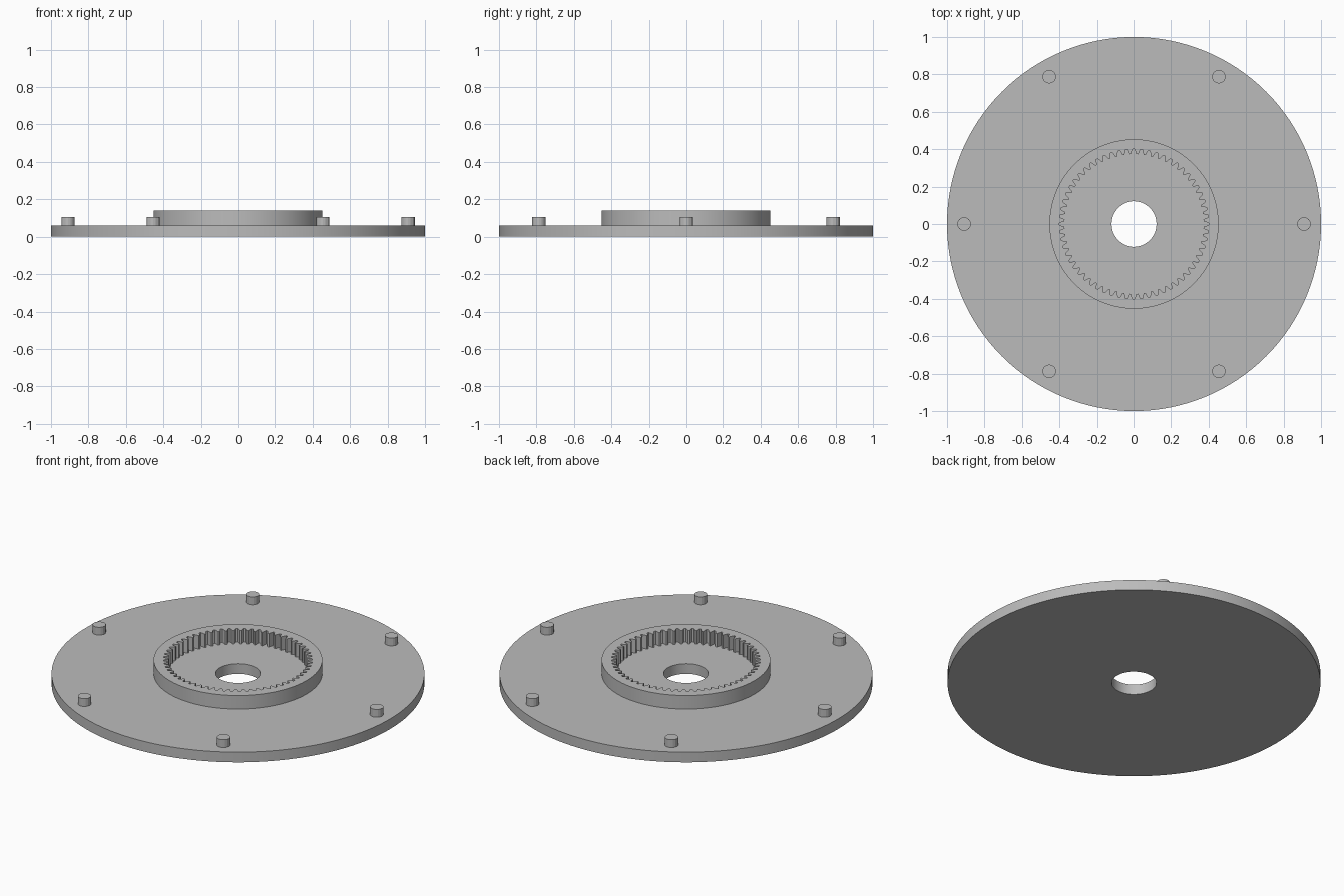
import bpy, bmesh, math

if "Cube" in bpy.data.objects:
    bpy.data.objects.remove(bpy.data.objects["Cube"])

grey = bpy.data.materials.new("plain_grey")
grey.diffuse_color = (0.5, 0.5, 0.5, 1)
grey.use_nodes = True
grey.node_tree.nodes["Principled BSDF"].inputs["Base Color"].default_value = grey.diffuse_color


def finish(name, bm):
    bmesh.ops.recalc_face_normals(bm, faces=bm.faces[:])
    mesh = bpy.data.meshes.new(name)
    bm.to_mesh(mesh)
    bm.free()
    mesh.materials.append(grey)
    ob = bpy.data.objects.new(name, mesh)
    bpy.context.collection.objects.link(ob)
    return ob


def smooth(ob):
    bpy.ops.object.select_all(action='DESELECT')
    ob.select_set(True)
    bpy.context.view_layer.objects.active = ob
    bpy.ops.object.shade_smooth_by_angle(angle=math.radians(15))


def annulus(name, n, outer, inner, z0, z1):
    """Ring solid; outer and inner give the radius for each step."""
    bm = bmesh.new()
    loops = []
    for radius, z in ((outer, z0), (outer, z1), (inner, z1), (inner, z0)):
        loop = []
        for i in range(n):
            a, r = 2 * math.pi * i / n, radius(i)
            loop.append(bm.verts.new((r * math.cos(a), r * math.sin(a), z)))
        loops.append(loop)
    for k in range(4):
        p, q = loops[k], loops[(k + 1) % 4]
        for i in range(n):
            j = (i + 1) % n
            bm.faces.new((p[i], p[j], q[j], q[i]))
    ob = finish(name, bm)
    smooth(ob)
    return ob


# Base disc with centre hole
annulus("base_disc", 128, lambda i: 1.0, lambda i: 0.122, 0, 0.06)

# Raised ring with internal gear teeth
TEETH, STEPS = 60, 8


def tooth_radius(i):
    wave = 1.5 * math.cos(2 * math.pi * i / STEPS)
    return 0.387 + 0.0135 * max(-1, min(1, wave))


annulus("internal_gear_ring", TEETH * STEPS, lambda i: 0.453, tooth_radius, 0.06, 0.14)

# Six pins near the rim
for k in range(6):
    a = k * math.pi / 3
    bm = bmesh.new()
    bmesh.ops.create_cone(bm, cap_ends=True, segments=16, radius1=0.036,
                          radius2=0.036, depth=0.055)
    pin = finish(f"rim_pin_{k + 1}", bm)
    pin.location = (0.909 * math.cos(a), 0.909 * math.sin(a), 0.0785)
